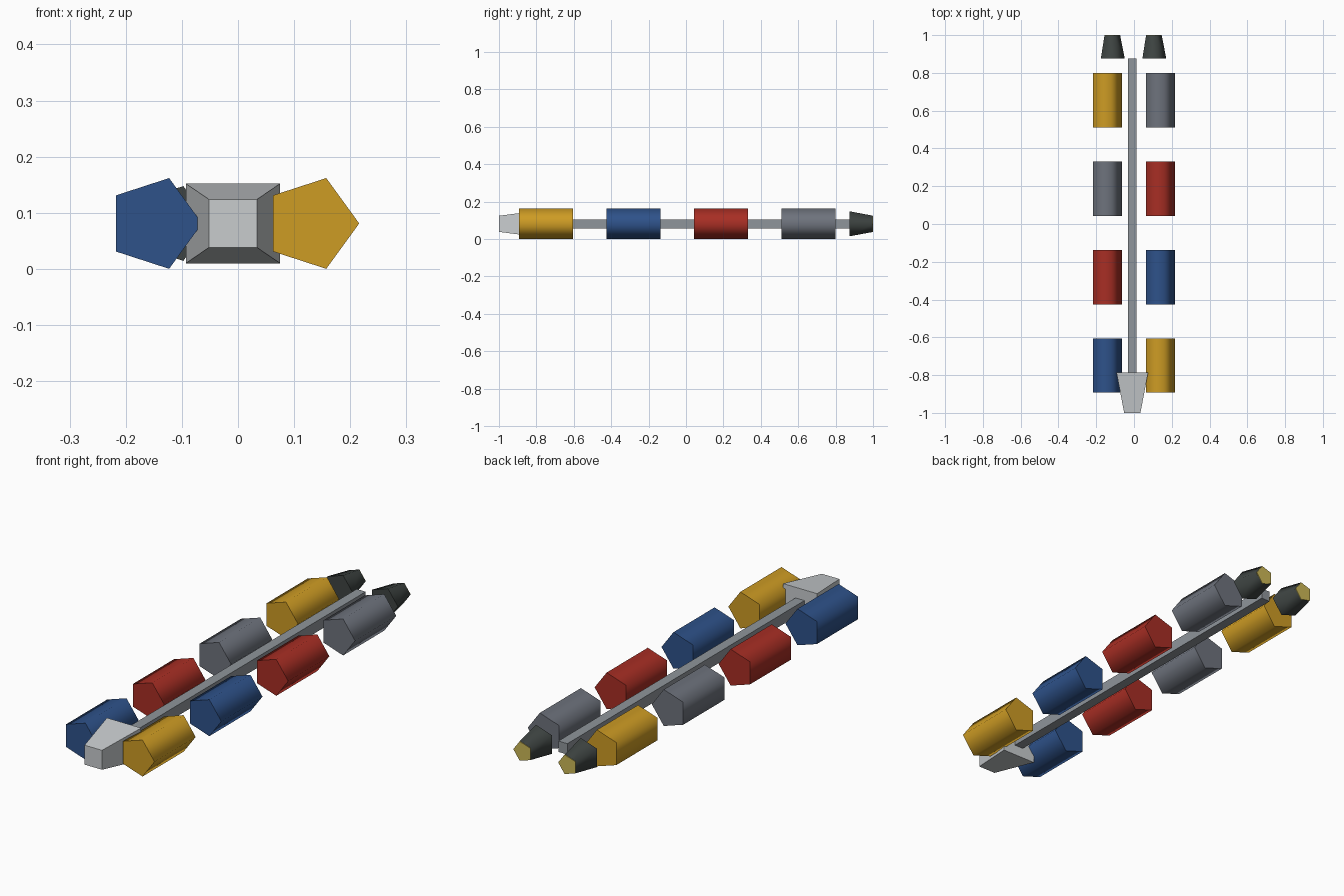
import bpy
import bmesh
from math import cos, sin, pi, radians

cube = bpy.data.objects.get("Cube")
if cube:
    bpy.data.objects.remove(cube, do_unlink=True)

AXIS_X, AXIS_Z = -0.009, 0.081


def material(name, rgb):
    """Material from 0-255 display values, stored as linear."""
    linear = [((c / 255 + 0.055) / 1.055) ** 2.4 for c in rgb] + [1.0]
    mat = bpy.data.materials.new(name)
    mat.use_nodes = True
    mat.diffuse_color = linear
    mat.node_tree.nodes["Principled BSDF"].inputs["Base Color"].default_value = linear
    return mat


yellow = material("yellow", (206, 156, 36))
blue = material("blue", (46, 82, 138))
red = material("red", (168, 46, 36))
grey = material("slate grey", (110, 115, 125))
steel = material("steel", (143, 149, 155))
pale = material("pale grey", (200, 204, 206))
dark = material("dark grey", (62, 68, 66))
glow = material("pale yellow", (204, 184, 86))


def tapered(name, offset, front, back, sides, mats, smooth=False):
    """Prism along y; front and back are (y, x radius, z radius)."""
    bm = bmesh.new()
    turn = pi / 4 if sides == 4 else 0
    rings = []
    for y, rx, rz in (front, back):
        angles = [turn + 2 * pi * k / sides for k in range(sides)]
        rings.append([bm.verts.new((AXIS_X + offset + rx * cos(a), y,
                                    AXIS_Z + rz * sin(a))) for a in angles])
    a, b = rings
    for k in range(sides):
        n = (k + 1) % sides
        bm.faces.new((a[k], a[n], b[n], b[k]))
    bm.faces.new(a)
    bm.faces.new(b)
    bmesh.ops.recalc_face_normals(bm, faces=bm.faces)
    bm.normal_update()
    # The rear cap takes the last material
    for f in bm.faces:
        f.material_index = len(mats) - 1 if f.normal.y > 0.9 else 0
    mesh = bpy.data.meshes.new(name)
    bm.to_mesh(mesh)
    bm.free()
    for m in mats:
        mesh.materials.append(m)
    obj = bpy.data.objects.new(name, mesh)
    bpy.context.collection.objects.link(obj)
    if smooth:
        bpy.ops.object.select_all(action="DESELECT")
        obj.select_set(True)
        bpy.context.view_layer.objects.active = obj
        bpy.ops.object.shade_smooth_by_angle(angle=radians(76))
    return obj


# Spine and nose, square in section
Q = 2 ** 0.5
tapered("spine", 0, (-0.875, 0.022 * Q, 0.024 * Q), (0.875, 0.022 * Q, 0.024 * Q), 4, [steel])
tapered("nose", 0, (-1, 0.043 * Q, 0.043 * Q), (-0.785, 0.084 * Q, 0.071 * Q), 4, [pale])

# Cargo drums and engines on both sides
colours = [yellow, blue, red, grey]
for label, side, order in (("left", 1, colours), ("right", -1, [blue, red, grey, yellow])):
    for i, mat in enumerate(order):
        y = -0.749 + 0.468 * i
        tapered(f"{label}_drum_{i + 1}", 0.14 * side, (y - 0.144, 0.085, 0.085),
                (y + 0.144, 0.085, 0.085), 5, [mat], True)
    tapered(f"{label}_engine", 0.11 * side, (0.875, 0.07, 0.07),
            (0.998, 0.046, 0.046), 5, [dark, glow], True)
    tapered(f"{label}_engine_glow", 0.11 * side, (0.997, 0.045, 0.045),
            (1.0, 0.045, 0.045), 5, [glow])
